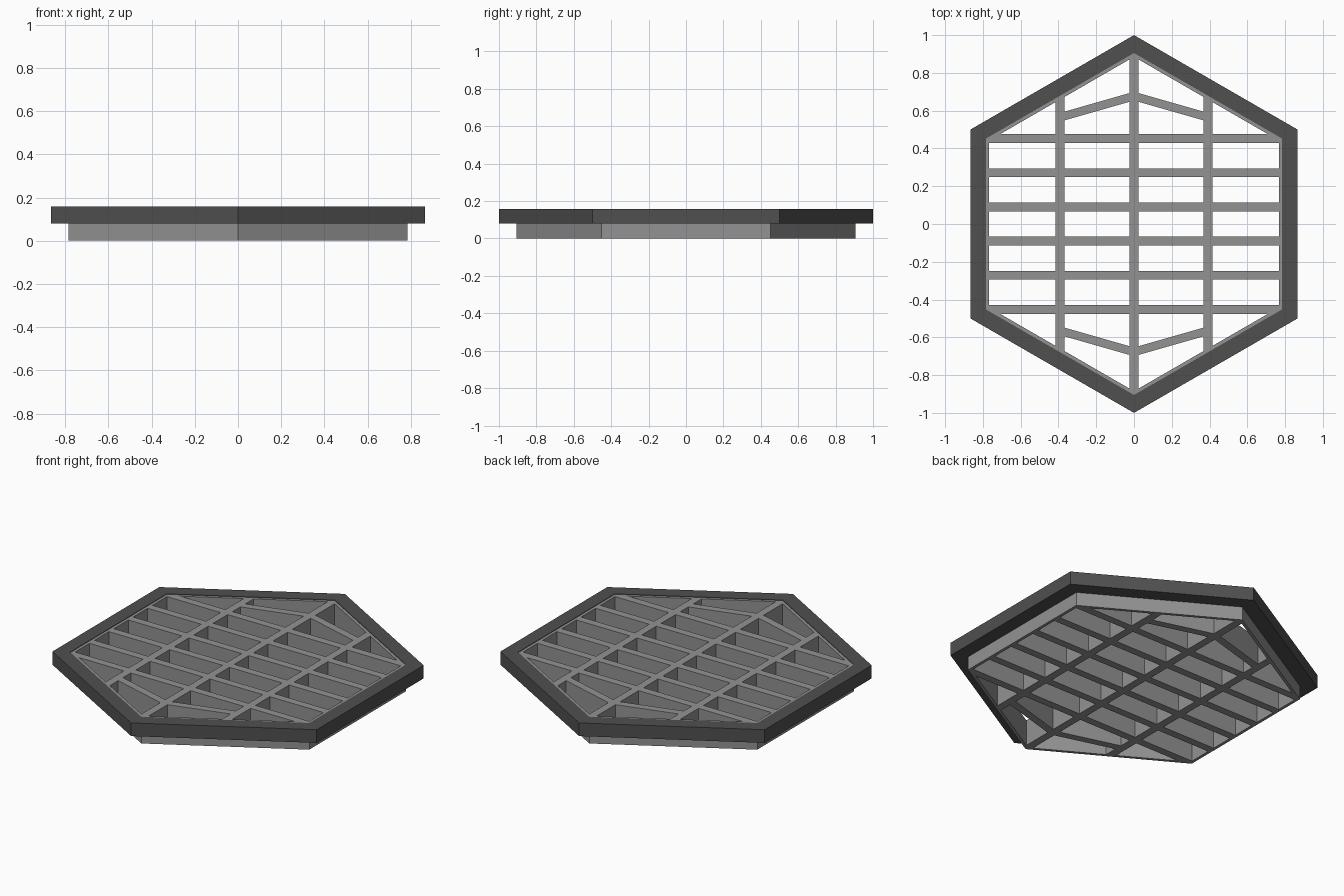
import bpy
import bmesh
import math

cube = bpy.data.objects.get("Cube")
if cube:
    bpy.data.objects.remove(cube, do_unlink=True)

FRAME_BOTTOM, FRAME_TOP, GRATE_TOP = 0.08, 0.158, 0.155
OUTER, MIDDLE, INNER = 1.0, 0.905, 0.885   # hexagon corner radii
REACH = 0.895                              # bars end inside the rim wall
HALF = 0.023                               # half the bar width
SLOPE = math.tan(math.radians(30))


def material(name, value):
    mat = bpy.data.materials.new(name)
    mat.use_nodes = True
    colour = (value, value, value, 1)
    mat.diffuse_color = colour
    bsdf = mat.node_tree.nodes["Principled BSDF"]
    bsdf.inputs["Base Color"].default_value = colour
    bsdf.inputs["Roughness"].default_value = 0.7
    return mat


dark_grey = material("dark grey", 0.08)
mid_grey = material("mid grey", 0.29)


def extrude_faces(name, outlines, bottom, top, mat):
    """Raise flat outlines, given as lists of (x, y), into one solid part."""
    bm = bmesh.new()
    for outline in outlines:
        bm.faces.new([bm.verts.new((x, y, bottom)) for x, y in outline])
    bmesh.ops.remove_doubles(bm, verts=bm.verts[:], dist=0.0001)
    result = bmesh.ops.extrude_face_region(bm, geom=bm.faces[:], use_keep_orig=True)
    raised = [v for v in result["geom"] if isinstance(v, bmesh.types.BMVert)]
    bmesh.ops.translate(bm, verts=raised, vec=(0, 0, top - bottom))
    bmesh.ops.recalc_face_normals(bm, faces=bm.faces[:])
    mesh = bpy.data.meshes.new(name)
    bm.to_mesh(mesh)
    bm.free()
    mesh.materials.append(mat)
    obj = bpy.data.objects.new(name, mesh)
    bpy.context.collection.objects.link(obj)
    return obj


def hexagon(radius):
    angles = [math.radians(90 + 60 * i) for i in range(6)]
    return [(radius * math.cos(a), radius * math.sin(a)) for a in angles]


def hexagon_ring(name, outer, inner, bottom, top, mat):
    a, b = hexagon(outer), hexagon(inner)
    quads = [[a[i - 1], a[i], b[i], b[i - 1]] for i in range(6)]
    return extrude_faces(name, quads, bottom, top, mat)


# Outer frame and the thin wall inside it
hexagon_ring("outer_frame", OUTER, MIDDLE, FRAME_BOTTOM, FRAME_TOP, dark_grey)
hexagon_ring("grate_rim", MIDDLE, INNER, 0, GRATE_TOP, mid_grey)

# Long bars, with ends following the slanted rim
for side, x in (("right", -0.392), ("middle", 0), ("left", 0.392)):
    xs = (x - HALF, x, x + HALF)
    far = [(px, REACH - abs(px) * SLOPE) for px in xs]
    near = [(px, -py) for px, py in reversed(far)]
    extrude_faces("long_bar_" + side, [far + near], 0, GRATE_TOP, mid_grey)

# Cross bars
for i in range(6):
    y = (i - 2.5) * 0.181
    ys = (y - HALF, y, y + HALF)
    right = [(min(REACH * math.cos(math.pi / 6), (REACH - abs(py)) / SLOPE), py) for py in ys]
    left = [(-px, py) for px, py in reversed(right)]
    extrude_faces(f"cross_bar_{i + 1}", [right + left], 0, GRATE_TOP, mid_grey)

# Bent braces near the two points
for end, sign in (("back", 1), ("front", -1)):
    halves = []
    for side in (-1, 1):
        x, drop = side * 0.385, 0.11
        halves.append([(0, sign * 0.7), (x, sign * (0.7 - drop)),
                       (x, sign * (0.654 - drop)), (0, sign * 0.654)])
    extrude_faces("bent_brace_" + end, halves, 0, GRATE_TOP, mid_grey)
